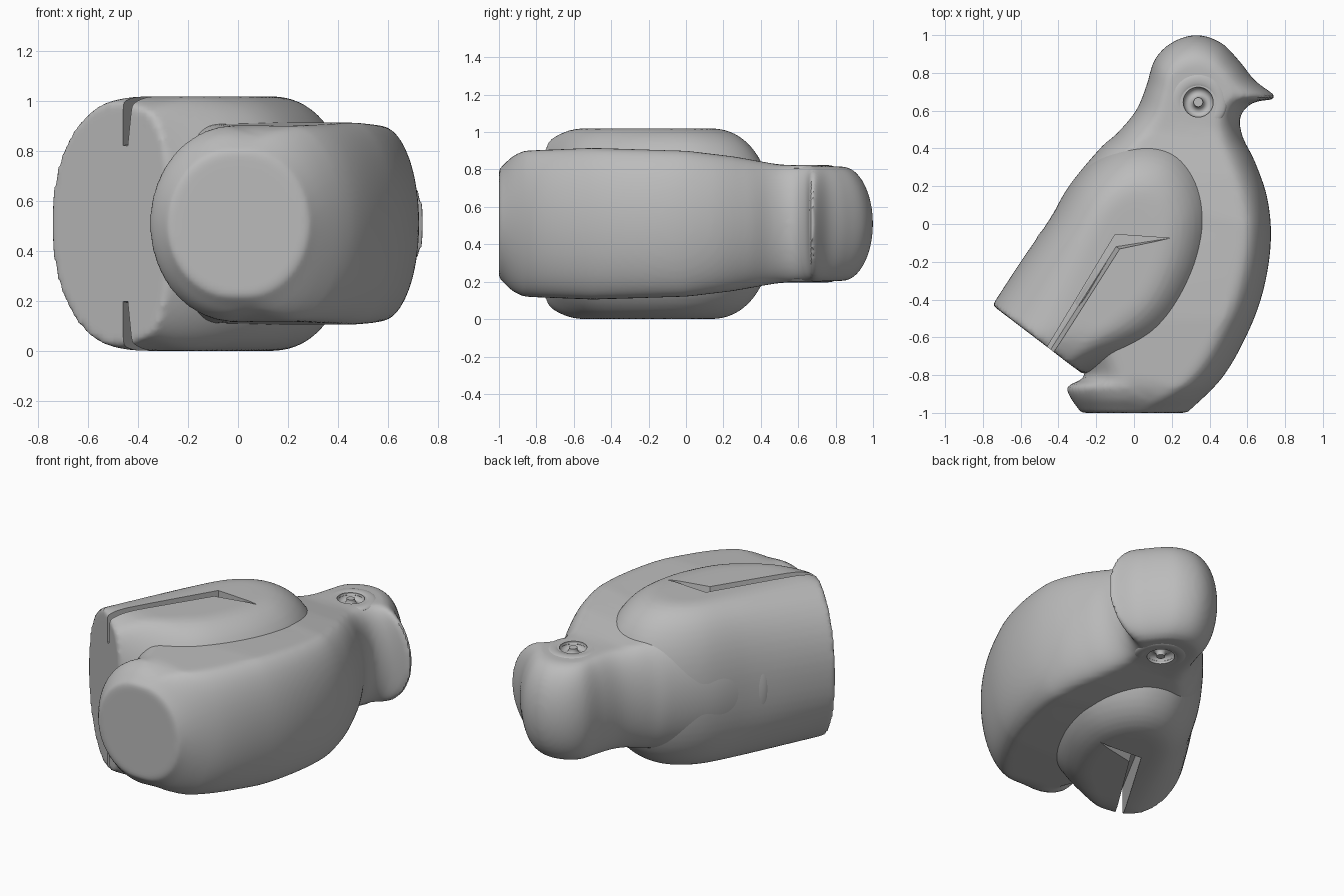
import bpy, bmesh, math
from mathutils import Vector

MID_Z = 0.51

if "Cube" in bpy.data.objects:
    bpy.data.objects.remove(bpy.data.objects["Cube"])

stone = bpy.data.materials.new("plain grey")
stone.use_nodes = True
grey = (0.5, 0.5, 0.5, 1)
stone.diffuse_color = grey
stone.node_tree.nodes["Principled BSDF"].inputs["Base Color"].default_value = grey


def make_object(name, bm):
    bmesh.ops.recalc_face_normals(bm, faces=bm.faces)
    mesh = bpy.data.meshes.new(name)
    bm.to_mesh(mesh)
    bm.free()
    mesh.materials.append(stone)
    obj = bpy.data.objects.new(name, mesh)
    bpy.context.collection.objects.link(obj)
    return obj


def smooth_outline(rows, steps=8):
    """Closed spline through rows of (x, y, rim x, rim y); a fifth value marks a corner."""
    pts = [Vector(r[:4]) for r in rows]
    sharp = [len(r) > 4 for r in rows]
    n, out = len(rows), []
    for i in range(n):
        j = (i + 1) % n
        b, c = pts[i], pts[j]
        a = b if sharp[i] else pts[i - 1]
        d = c if sharp[j] else pts[(j + 1) % n]
        for k in range(steps):
            t = k / steps
            out.append(b + (c - a) * (t / 2)
                       + (a * 2 - b * 5 + c * 4 - d) * (t * t / 2)
                       + (b * 3 - a - c * 3 + d) * (t ** 3 / 2))
    return out


def bulged_slab(name, rows, height, power):
    """Slab whose side wall bulges from the rim outline out to the middle outline."""
    outline = smooth_outline(rows)
    layers = 14
    bm = bmesh.new()
    rings = []
    for k in range(-layers, layers + 1):
        t = math.sin(k / layers * math.pi / 2)
        inset = 1 - (max(0, 1 - abs(t) ** power)) ** (1 / power)
        ring = []
        for x, y, rx, ry in outline:
            px, py = x + (rx - x) * inset, y + (ry - y) * inset
            ring.append(bm.verts.new((px, py, MID_Z + t * height(py))))
        rings.append(ring)
    n = len(outline)
    for low, high in zip(rings, rings[1:]):
        for i in range(n):
            j = (i + 1) % n
            bm.faces.new((low[i], low[j], high[j], high[i]))
    caps = [bm.faces.new(rings[0]), bm.faces.new(rings[-1])]
    bmesh.ops.triangulate(bm, faces=caps)
    obj = make_object(name, bm)
    remesh = obj.modifiers.new("even surface", "REMESH")
    remesh.mode = "VOXEL"
    remesh.voxel_size = 0.016
    soften = obj.modifiers.new("soften", "SMOOTH")
    soften.factor = 0.5
    soften.iterations = 5
    return obj


def cut(obj, cutter):
    cutter.hide_render = True
    cutter.hide_viewport = True
    mod = obj.modifiers.new("cut", "BOOLEAN")
    mod.operation = "DIFFERENCE"
    mod.solver = "EXACT"
    mod.object = cutter


def ring_shape(name, radius, width, height, depth, side):
    """Ring with an oval section around the eye centre, on one side of the head."""
    bm = bmesh.new()
    n, m = 40, 16
    rings = []
    for k in range(m):
        b = math.tau * k / m
        r, h = radius + width * math.cos(b), height + depth * math.sin(b)
        rings.append([bm.verts.new((EYE[0] + r * math.cos(a), EYE[1] + r * math.sin(a),
                                    MID_Z + side * h))
                      for a in (math.tau * i / n for i in range(n))])
    for k in range(m):
        p, q = rings[k - 1], rings[k]
        for i in range(n):
            j = (i + 1) % n
            bm.faces.new((p[i], p[j], q[j], q[i]))
    return make_object(name, bm)


# Half thickness along the body, from base to crown
THICK = [(-1, .29), (-.93, .36), (-.87, .39), (-.5, .405), (0, .39), (.25, .36),
         (.5, .315), (.85, .305), (1, .3)]


def body_height(y):
    for (a, ha), (b, hb) in zip(THICK, THICK[1:]):
        if y <= b:
            return ha + (hb - ha) * max(0, (y - a) / (b - a))
    return THICK[-1][1]


def wing_height(y):
    return MID_Z - 2 * max(0, -.55 - y) ** 2


# Body, head and beak
body = bulged_slab("body", [
    (.28, -1, .02, -1, 1), (.47, -.81, .28, -.8), (.61, -.56, .45, -.52),
    (.69, -.33, .53, -.3), (.725, -.08, .57, -.06), (.705, .14, .55, .12),
    (.64, .33, .49, .3), (.58, .45, .44, .44), (.56, .54, .43, .53),
    (.58, .6, .44, .59), (.64, .645, .46, .64), (.745, .66, .49, .68, 1),
    (.74, .685, .49, .7), (.64, .76, .48, .74), (.56, .86, .45, .78),
    (.46, .96, .4, .82), (.33, 1, .33, .84), (.2, .96, .25, .82),
    (.11, .87, .2, .77), (.065, .73, .18, .68), (.01, .6, .14, .54),
    (-.09, .48, .03, .41), (-.18, .4, -.05, .31), (-.345, .2, -.2, .1),
    (-.45, .01, -.3, -.08), (-.52, -.14, -.32, -.25), (-.35, -.55, -.15, -.52),
    (-.26, -.79, -.04, -.79), (-.355, -.87, -.03, -.87), (-.28, -1, -.02, -1, 1),
], body_height, 2)

# Folded wings on both sides, joined at the tail
wings = bulged_slab("wings_and_tail", [
    (-.75, -.43, -.42, -.68, 1), (-.27, -.795, -.36, -.73, 1), (.01, -.73, -.12, -.5),
    (.24, -.56, .01, -.38), (.4, -.28, .1, -.2), (.46, .01, .13, -.03),
    (.41, .25, .1, .07), (.27, .42, .05, .12), (.07, .47, 0, .13),
    (-.12, .41, -.06, .11), (-.3, .255, -.13, .04), (-.463, 0, -.2, -.1),
    (-.6, -.2, -.3, -.36),
], wing_height, 2.2)

# Feather slit in each wing: ramped toward the front, lower wall leaning outward
SLIT = [(-.1, -.055, .4, 0), (.19, -.075, .495, 0), (-.095, -.12, .4, .025),
        (-.448, -.675, .31, .025), (-.468, -.665, .31, 0)]
EYE = (.34, .645)
for side, label in ((1, "right"), (-1, "left")):
    bm = bmesh.new()
    floor = [bm.verts.new((x, y, MID_Z + side * h)) for x, y, h, lean in SLIT]
    top = [bm.verts.new((x + lean, y - lean * .6, MID_Z + side * .54))
           for x, y, h, lean in SLIT]
    for i in range(len(SLIT)):
        j = (i + 1) % len(SLIT)
        bm.faces.new((floor[i], floor[j], top[j], top[i]))
    ends = [bm.faces.new(floor), bm.faces.new(top)]
    bmesh.ops.triangulate(bm, faces=ends)
    slit = make_object(label + "_slit_cutter", bm)
    cut(wings, slit)
    cut(body, slit)

    # Eye: ring-shaped pit around a pupil, inside a low rim
    cut(body, ring_shape(label + "_eye_cutter", .052, .028, .308, .035, side))
    ring_shape(label + "_eye_rim", .115, .038, .297, .016, side)

# Smooth shading with kept edges
bpy.ops.object.select_all(action="DESELECT")
for obj in bpy.context.collection.objects:
    if obj.type == "MESH" and not obj.hide_render:
        bpy.context.view_layer.objects.active = obj
        for modifier in list(obj.modifiers):
            bpy.ops.object.modifier_apply(modifier=modifier.name)
        obj.select_set(True)
        bpy.ops.object.shade_smooth_by_angle(angle=math.radians(40))
        obj.select_set(False)
